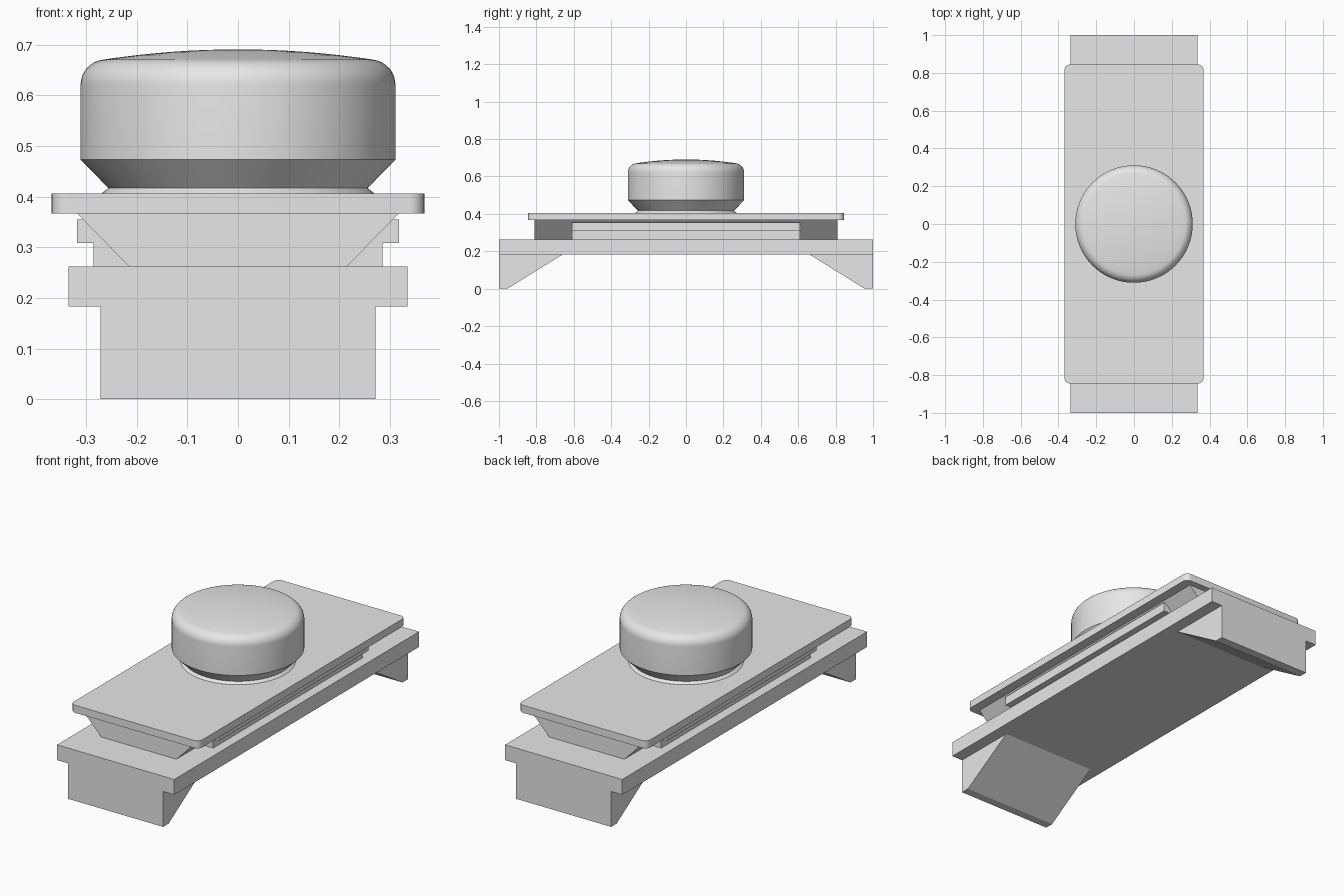
import bpy, bmesh, math

cube = bpy.data.objects.get("Cube")
if cube:
    bpy.data.objects.remove(cube, do_unlink=True)

grey = bpy.data.materials.new("light grey")
grey.diffuse_color = (0.8, 0.8, 0.8, 1)
grey.use_nodes = True
grey.node_tree.nodes["Principled BSDF"].inputs["Base Color"].default_value = (0.8, 0.8, 0.8, 1)


def finish(name, bm):
    bmesh.ops.recalc_face_normals(bm, faces=bm.faces)
    mesh = bpy.data.meshes.new(name)
    bm.to_mesh(mesh)
    bm.free()
    mesh.materials.append(grey)
    ob = bpy.data.objects.new(name, mesh)
    bpy.context.collection.objects.link(ob)
    return ob


def smooth(ob, degrees):
    bpy.ops.object.select_all(action='DESELECT')
    ob.select_set(True)
    bpy.context.view_layer.objects.active = ob
    bpy.ops.object.shade_smooth_by_angle(angle=math.radians(degrees))


def prism(name, points, start, vector):
    """Extrude a closed outline; start maps each 2D point into space."""
    bm = bmesh.new()
    face = bm.faces.new([bm.verts.new(start(*p)) for p in points])
    ext = bmesh.ops.extrude_face_region(bm, geom=[face], use_keep_orig=True)
    bmesh.ops.translate(bm, vec=vector,
                        verts=[g for g in ext["geom"] if isinstance(g, bmesh.types.BMVert)])
    return finish(name, bm)


def lengthwise(name, half, half_length):
    """Bar along y from the right half of a symmetric cross-section, bottom to top."""
    outline = half + [(-x, z) for x, z in reversed(half)]
    return prism(name, outline, lambda x, z: (x, -half_length, z), (0, 2 * half_length, 0))


# Base slab, wedge-shaped neck and stepped side rail
lengthwise("base_slab", [(0.335, 0.183), (0.335, 0.262)], 1.0)
lengthwise("flared_neck", [(0.215, 0.262), (0.318, 0.367)], 0.81)
lengthwise("side_rail", [(0.285, 0.262), (0.285, 0.308), (0.318, 0.308), (0.318, 0.355)], 0.61)

# Sloped feet under both ends
for name, s in (("front_foot", -1), ("back_foot", 1)):
    prism(name, [(s, 0), (s * 0.955, 0), (s * 0.66, 0.183), (s, 0.183)],
          lambda y, z: (-0.272, y, z), (0.544, 0, 0))

# Top plate with rounded corners
r, steps = 0.03, 6
corners = [(1, 1, 0), (-1, 1, 90), (-1, -1, 180), (1, -1, 270)]
outline = []
for sx, sy, a0 in corners:
    for i in range(steps + 1):
        a = math.radians(a0 + 90 * i / steps)
        outline.append((sx * (0.368 - r) + r * math.cos(a), sy * (0.845 - r) + r * math.sin(a)))
plate = prism("top_plate", outline, lambda x, y: (x, y, 0.367), (0, 0, 0.039))
smooth(plate, 30)

# Round button: collar, undercut, straight wall, rounded rim and shallow dome
profile = [(0, 0.40), (0.27, 0.40), (0.27, 0.406), (0.256, 0.417), (0.311, 0.473)]
for i in range(9):
    a = math.radians(82 * i / 8)
    profile.append((0.261 + 0.05 * math.cos(a), 0.621 + 0.05 * math.sin(a)))
rim_r, rim_z = profile[-1]
for i in range(1, 9):
    t = 1 - i / 8
    profile.append((rim_r * t, 0.691 - (0.691 - rim_z) * t * t))

bm = bmesh.new()
verts = [bm.verts.new((x, 0, z)) for x, z in profile]
edges = [bm.edges.new(pair) for pair in zip(verts, verts[1:])]
bmesh.ops.spin(bm, geom=verts + edges, cent=(0, 0, 0), axis=(0, 0, 1),
               angle=2 * math.pi, steps=64)
bmesh.ops.remove_doubles(bm, verts=bm.verts, dist=0.0001)
button = finish("round_button", bm)
smooth(button, 25)
